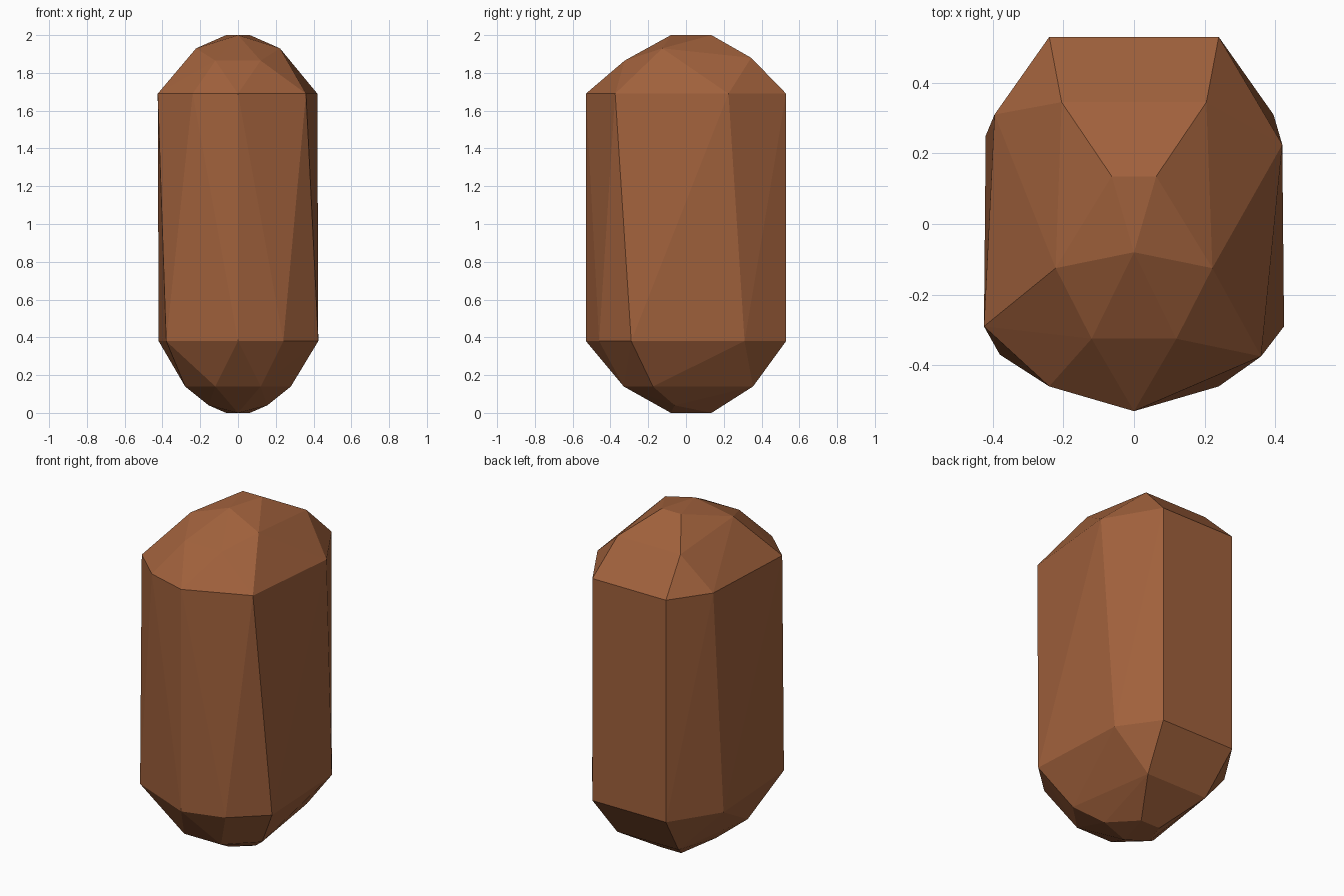
import bpy
import bmesh
import math

cube = bpy.data.objects.get("Cube")
if cube:
    bpy.data.objects.remove(cube, do_unlink=True)


def mirrored(x, y, z):
    """A point and its twin across the centre plane."""
    return [(x, y, z), (-x, y, z)]


points = []

# Upper and lower shoulders: shared corners at the back and the front ridge
UPPER, LOWER = 1.69, 0.38
for z in (UPPER, LOWER):
    points += mirrored(0.24, 0.53, z)
    points.append((0, -0.53, z))

# Slightly twisted flank corners, swapped left to right between the shoulders
flank = [(0.36, -0.375), (0.42, 0.225)]
flank_twisted = [(0.425, -0.29), (0.395, 0.31), (0.24, -0.46)]
points += [(x, y, UPPER) for x, y in flank]
points += [(-x, y, UPPER) for x, y in flank_twisted]
points += [(-0.38, -0.37, LOWER), (-0.42, 0.25, LOWER)]
points += [(x, y, LOWER) for x, y in flank_twisted]

# Faceted top dome
points += mirrored(0.205, 0.345, 1.88)
points += mirrored(0.12, -0.325, 1.865)
points += mirrored(0.222, -0.125, 1.93)

# Faceted underside
points += mirrored(0.2, 0.355, 0.14)
points += mirrored(0.12, -0.33, 0.14)
points += mirrored(0.28, -0.175, 0.14)
points += mirrored(0.155, -0.06, 0.04)

# Small flat triangles at both ends
for z in (2.0, 0.0):
    points += mirrored(0.063, 0.135, z)
    points.append((0, -0.08, z))

# Wrap the corners in one faceted shell
bm = bmesh.new()
for p in points:
    bm.verts.new(p)
hull = bmesh.ops.convex_hull(bm, input=bm.verts[:])
loose = [v for v in bm.verts if not v.link_faces]
bmesh.ops.delete(bm, geom=loose, context='VERTS')
bmesh.ops.dissolve_limit(bm, angle_limit=math.radians(0.5),
                         verts=bm.verts[:], edges=bm.edges[:])
bmesh.ops.recalc_face_normals(bm, faces=bm.faces[:])
mesh = bpy.data.meshes.new("faceted_body")
bm.to_mesh(mesh)
bm.free()

# Warm brown colour
brown = bpy.data.materials.new("warm_brown")
brown.use_nodes = True
colour = (0.352, 0.119, 0.045, 1)
brown.diffuse_color = colour
for node in brown.node_tree.nodes:
    if node.type == 'BSDF_PRINCIPLED':
        node.inputs["Base Color"].default_value = colour
        node.inputs["Roughness"].default_value = 0.8
mesh.materials.append(brown)

body = bpy.data.objects.new("faceted_body", mesh)
bpy.context.collection.objects.link(body)
